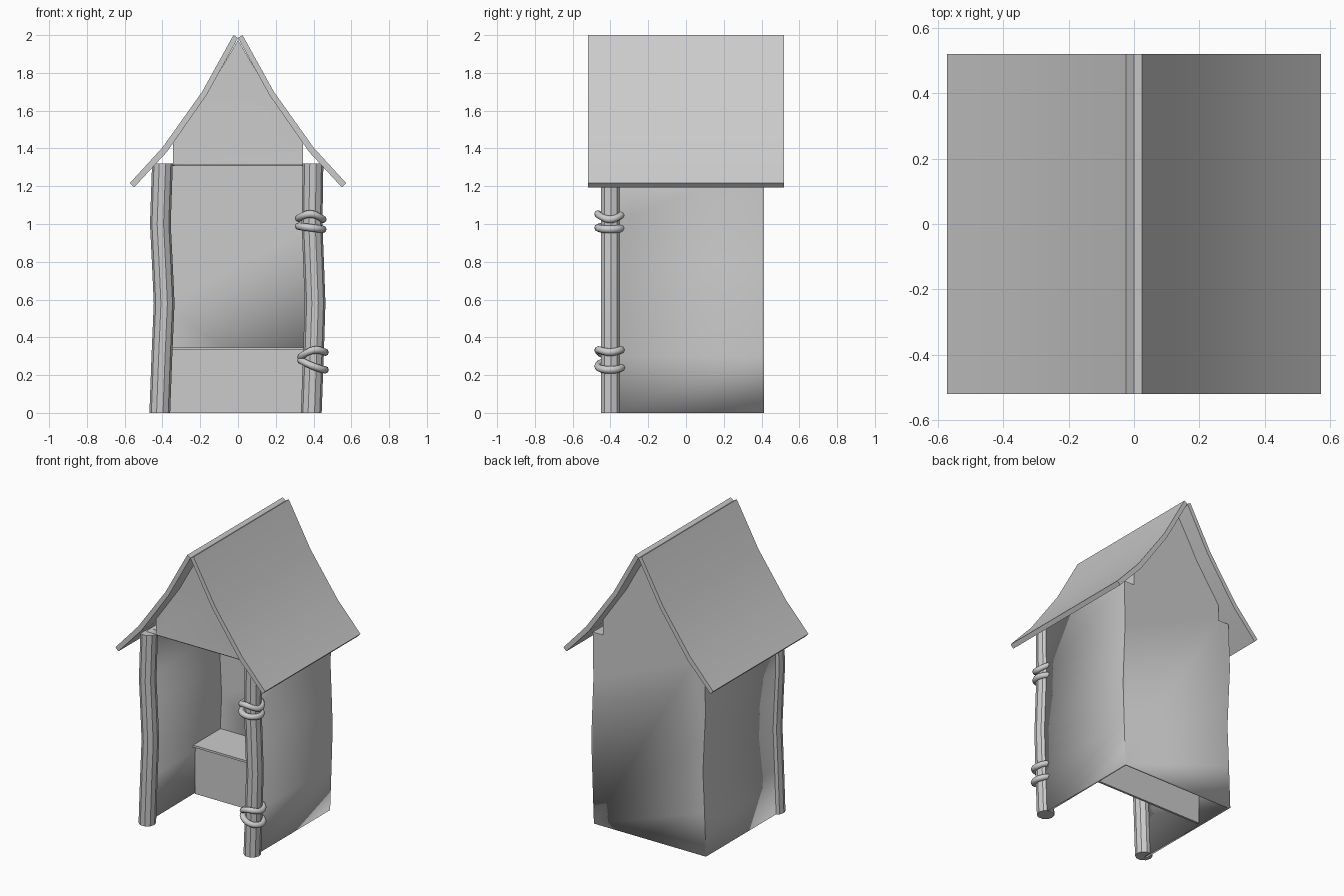
import bpy, bmesh
from math import cos, sin, pi, tau

if "Cube" in bpy.data.objects:
    bpy.data.objects.remove(bpy.data.objects["Cube"])


def finish(name, bm, smooth=True, angle=30):
    me = bpy.data.meshes.new(name)
    bm.to_mesh(me)
    bm.free()
    ob = bpy.data.objects.new(name, me)
    bpy.context.collection.objects.link(ob)
    if smooth:
        bpy.ops.object.select_all(action='DESELECT')
        ob.select_set(True)
        bpy.context.view_layer.objects.active = ob
        bpy.ops.object.shade_smooth_by_angle(angle=angle * pi / 180)
    return ob


def loft(name, rings, closed=False, angle=30):
    # skin a list of equal-length rings, capped or joined end to end
    bm = bmesh.new()
    vs = [[bm.verts.new(p) for p in r] for r in rings]
    n = len(vs[0])
    pairs = list(zip(vs, vs[1:])) + ([(vs[-1], vs[0])] if closed else [])
    for a, b in pairs:
        for i in range(n):
            j = (i + 1) % n
            bm.faces.new((a[i], a[j], b[j], b[i]))
    if not closed:
        bm.faces.new(vs[0])
        bm.faces.new(vs[-1])
    bmesh.ops.recalc_face_normals(bm, faces=bm.faces)
    return finish(name, bm, True, angle)


def box(name, lo, hi):
    bm = bmesh.new()
    bmesh.ops.create_cube(bm, size=1)
    for v in bm.verts:
        v.co = [(a + b) / 2 + c * (b - a) for a, b, c in zip(lo, hi, v.co)]
    return finish(name, bm, False)


# crooked centre lines of the two posts: (z, x)
left = [(0, -.414), (.3, -.403), (.58, -.391), (.8, -.401), (1.0, -.411), (1.32, -.40)]
right = [(0, .388), (.3, .399), (.58, .408), (.8, .400), (1.0, .392), (1.32, .397)]

# front posts
for side, path in (("left", left), ("right", right)):
    loft(side + "_post", [[(x + .055 * cos(k * tau / 10), -.398 + .055 * sin(k * tau / 10), z)
                           for k in range(10)] for z, x in path])

# walls and gable: one thin shell, open at the front and bottom
gable = [(.345, 1.32), (.345, 1.43), (.168, 1.687), (0, 1.975),
         (-.168, 1.687), (-.345, 1.43), (-.345, 1.32)]
outline = [(x + .027, z) for z, x in right] + gable + [(x - .027, z) for z, x in reversed(left)]
bm = bmesh.new()
f = [bm.verts.new((x, -.40, z)) for x, z in outline]
b = [bm.verts.new((x, .412, z)) for x, z in outline]
for i in range(len(outline) - 1):
    bm.faces.new((f[i], b[i], b[i + 1], f[i + 1]))
bm.faces.new(b[::-1])
bm.faces.new(f[len(right):len(right) + len(gable)])
walls = finish("walls", bm)
mod = walls.modifiers.new("thickness", 'SOLIDIFY')
mod.thickness = .02
mod.offset = -1

# roof slabs with flared eaves
slab = [(.024, 2), (.19, 1.70), (.40, 1.405), (.572, 1.217),
        (.55, 1.194), (.376, 1.382), (.165, 1.685), (0, 1.985)]
for side, s in (("left", -1), ("right", 1)):
    loft(side + "_roof", [[(s * x, y, z) for x, z in slab] for y in (-.52, .52)])

# bench inside
box("seat", (-.412, .10, .332), (.41, .40, .347))
box("seat_front", (-.415, .125, 0), (.402, .14, .335))

# rope loops round the right post: centre x, height, tilt, sag
for i, (cx, z0, tilt, sag) in enumerate([(.385, 1.04, -.003, .013), (.385, .98, -.008, 0),
                                         (.397, .32, .013, .012), (.397, .25, -.025, -.003)]):
    rings = []
    for k in range(20):
        a = k * tau / 20
        z = z0 + tilt * cos(a) - sag * cos(2 * a)
        rings.append([(cx + (.064 + .02 * cos(t)) * cos(a),
                       -.402 + (.064 + .02 * cos(t)) * sin(a),
                       z + .02 * sin(t)) for t in (j * tau / 8 for j in range(8))])
    loft("rope_loop_%d" % (i + 1), rings, closed=True, angle=60)
